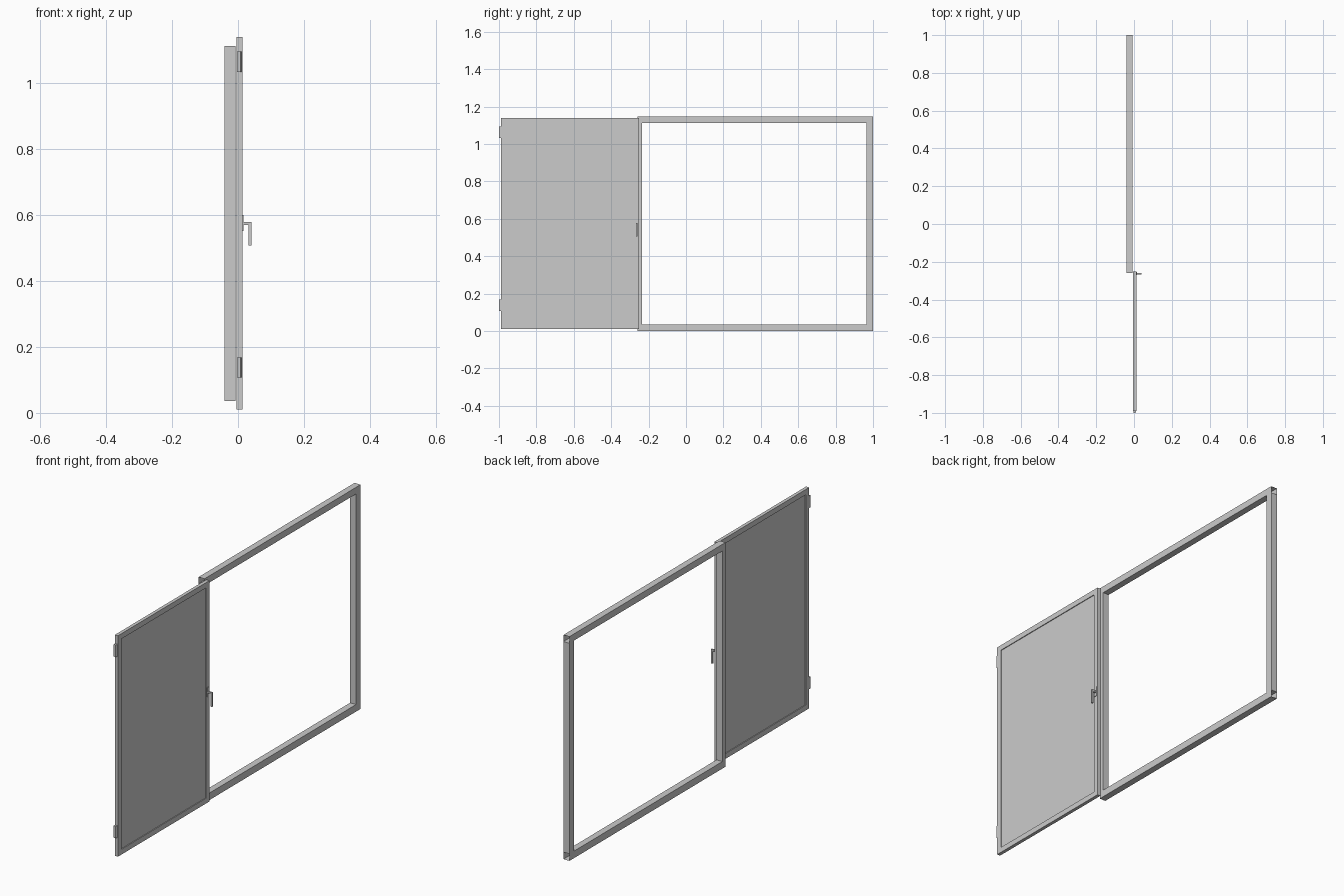
import bpy, bmesh

if "Cube" in bpy.data.objects:
    bpy.data.objects.remove(bpy.data.objects["Cube"])


def make_object(name, bm):
    bmesh.ops.recalc_face_normals(bm, faces=bm.faces)
    mesh = bpy.data.meshes.new(name)
    bm.to_mesh(mesh)
    bm.free()
    obj = bpy.data.objects.new(name, mesh)
    bpy.context.collection.objects.link(obj)
    return obj


def box(name, x, y, z, open_axis=None):
    """Box from ranges; open_axis removes both end faces along that axis."""
    bm = bmesh.new()
    bmesh.ops.create_cube(bm, size=1)
    for v in bm.verts:
        v.co = [r[0] if c < 0 else r[1] for c, r in zip(v.co, (x, y, z))]
    bm.normal_update()
    if open_axis is not None:
        ends = [f for f in bm.faces if abs(f.normal[open_axis]) > 0.9]
        bmesh.ops.delete(bm, geom=ends, context='FACES_ONLY')
    return make_object(name, bm)


def ring(name, x, y, z, w):
    """Rectangular ring lying in the yz plane, border width w."""
    bm = bmesh.new()
    loops = []
    for px, d in ((x[0], 0), (x[1], 0), (x[1], w), (x[0], w)):
        loops.append([bm.verts.new((px, py, pz)) for py, pz in (
            (y[0] + d, z[0] + d), (y[1] - d, z[0] + d),
            (y[1] - d, z[1] - d), (y[0] + d, z[1] - d))])
    for i in range(4):
        a, b = loops[i], loops[(i + 1) % 4]
        for j in range(4):
            k = (j + 1) % 4
            bm.faces.new((a[j], a[k], b[k], b[j]))
    return make_object(name, bm)


def prism(name, points, axis, lo, hi):
    """Extrude a 2D outline along axis (1 = xz outline, 2 = xy outline)."""
    bm = bmesh.new()
    verts = [bm.verts.new((a, lo, b) if axis == 1 else (a, b, lo)) for a, b in points]
    face = bm.faces.new(verts)
    new = bmesh.ops.extrude_face_region(bm, geom=[face])["geom"]
    for v in new:
        if isinstance(v, bmesh.types.BMVert):
            v.co[axis] = hi
    return make_object(name, bm)


# Fixed frame: open-ended hollow rails with posts between them
FX = (-0.041, -0.0075)
for name, z in (("bottom_rail", (0, 0.036)), ("top_rail", (1.112, 1.146))):
    box(name, FX, (-0.26, 1.0), z, open_axis=1)
for name, y in (("inner_post", (-0.26, -0.235)), ("outer_post", (0.964, 1.0))):
    box(name, FX, y, (0.036, 1.112))

# Opened sash: border and slightly recessed panel
ring("sash_frame", (-0.004, 0.0135), (-0.989, -0.251), (0.01, 1.139), 0.027)
box("sash_panel", (0.0, 0.0095), (-0.963, -0.277), (0.036, 1.113))

# Hinges with one chamfered corner
hinge = [(-0.003, -0.988), (-0.003, -1.0), (0.008, -1.0), (0.0105, -0.996), (0.0105, -0.988)]
for name, lo, hi in (("lower_hinge", 0.107, 0.168), ("upper_hinge", 1.033, 1.095)):
    prism(name, hinge, 2, lo, hi)

# Handle: back plate and L-shaped lever
box("handle_plate", (0.0135, 0.0165), (-0.271, -0.255), (0.552, 0.6))
prism("handle_lever", [(0.0165, 0.57), (0.0165, 0.579), (0.041, 0.579),
                       (0.041, 0.507), (0.032, 0.507), (0.032, 0.57)], 1, -0.268, -0.259)
